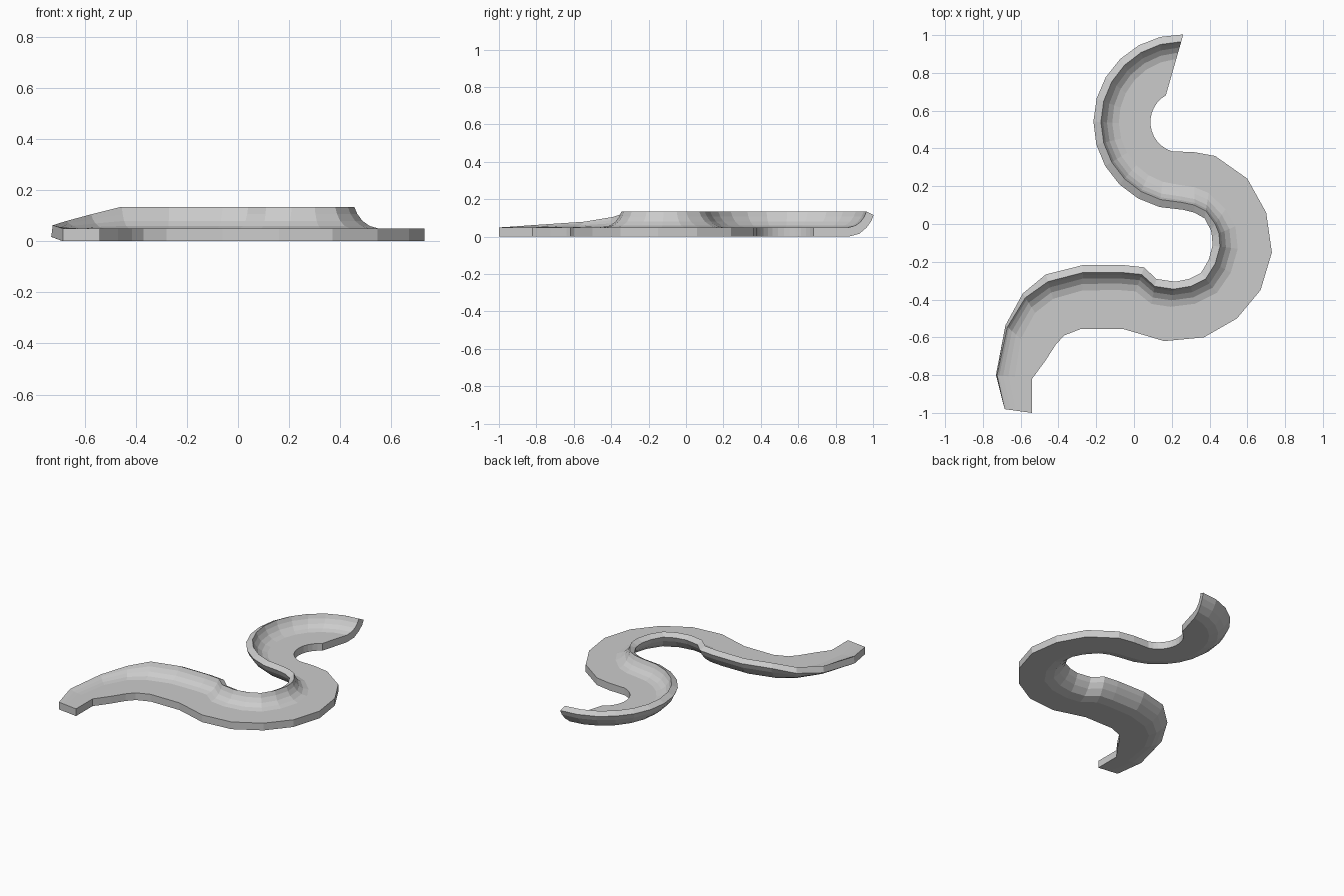
import bpy, bmesh, math
from mathutils import Vector

cube = bpy.data.objects.get("Cube")
if cube:
    bpy.data.objects.remove(cube, do_unlink=True)

grey = bpy.data.materials.new("light grey")
grey.use_nodes = True
colour = (0.6, 0.6, 0.6, 1)
grey.diffuse_color = colour
grey.node_tree.nodes["Principled BSDF"].inputs["Base Color"].default_value = colour

THICK = 0.05
# Cross-section of the banked wall: (distance from the rim, height)
UPPER = [(0, .135), (.012, .107), (.032, .08), (.06, .06), (.095, .05)]
LOWER = [(-.04, .115), (-.026, .082), (0, .048), (.04, .015), (.1, 0)]


def polar(radius, degrees):
    a = math.radians(degrees)
    return Vector((0.25 + radius * math.cos(a), 0.54 + radius * math.sin(a)))


# Stations along the track: rim point, open edge point, bank amount
stations = [(polar(0.425, 90 + 15 * i), polar(0.163, 120 + 11 * i), 1)
            for i in range(13)]
rest = [
    (.32, .10, .32, .38, 1), (.38, .07, .43, .36, 1), (.43, 0, .60, .24, 1),
    (.45, -.05, .70, .06, 1), (.455, -.12, .73, -.15, 1),
    (.43, -.21, .67, -.35, 1), (.38, -.29, .545, -.50, 1),
    (.30, -.33, .37, -.60, 1), (.21, -.345, .16, -.62, 1),
    (.11, -.33, .06, -.59, 1), (.04, -.267, -.06, -.555, 1),
    (-.06, -.257, -.13, -.555, 1), (-.27, -.257, -.28, -.555, 1),
    (-.455, -.305, -.37, -.59, 1), (-.575, -.39, -.415, -.64, .65),
    (-.67, -.545, -.47, -.725, .35), (-.725, -.80, -.54, -.82, .15),
    (-.685, -.98, -.54, -1, 0),
]
stations += [(Vector(r[:2]), Vector(r[2:4]), r[4]) for r in rest]

bm = bmesh.new()


def section(rim, edge, bank):
    """Closed ring of vertices: upper side out to the edge, lower side back."""
    across = (edge - rim).normalized()

    def vert(u, z):
        p = rim + across * u
        return bm.verts.new((p.x, p.y, z))

    width = (edge - rim).length
    top = [vert(u, THICK + (z - THICK) * bank) for u, z in UPPER]
    top.append(vert(width, THICK))
    bottom = [vert(v[0] + (u[0] - v[0]) * (1 - bank), v[1] * bank)
              for u, v in zip(UPPER, LOWER)]
    bottom.append(vert(width, 0))
    return top + bottom[::-1]


rings = [section(*s) for s in stations]
n = len(rings[0])
for a, b in zip(rings, rings[1:]):
    for i in range(n):
        j = (i + 1) % n
        bm.faces.new((a[i], a[j], b[j], b[i]))

# End caps, as strips between the upper and lower sides
for ring in (rings[0], rings[-1]):
    for i in range(n // 2 - 1):
        bm.faces.new((ring[i], ring[i + 1], ring[n - 2 - i], ring[n - 1 - i]))

bmesh.ops.recalc_face_normals(bm, faces=bm.faces)
mesh = bpy.data.meshes.new("banked_track")
bm.to_mesh(mesh)
bm.free()
mesh.materials.append(grey)
track = bpy.data.objects.new("banked_track", mesh)
bpy.context.collection.objects.link(track)
